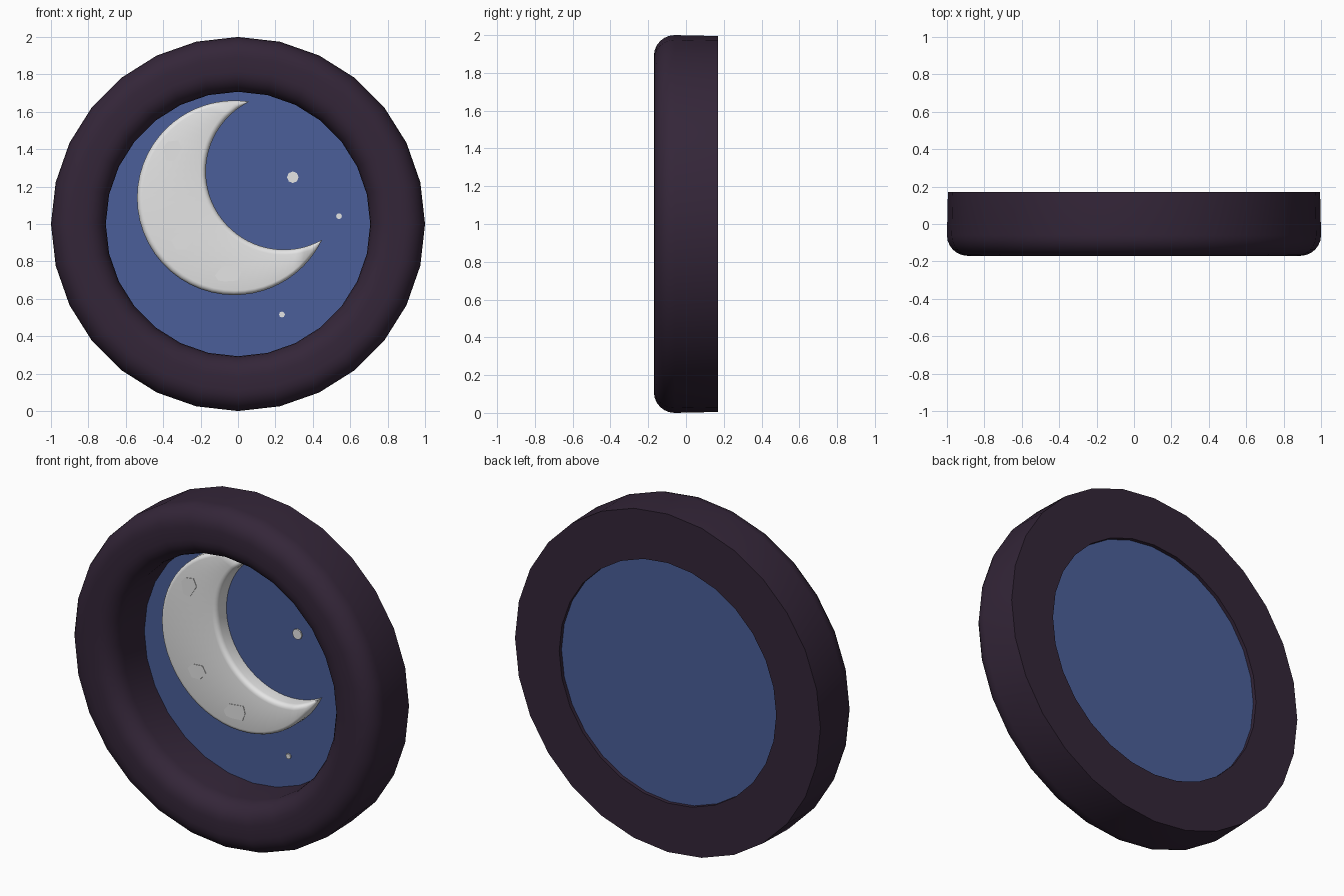
import bpy, bmesh, math

if "Cube" in bpy.data.objects:
    bpy.data.objects.remove(bpy.data.objects["Cube"])

def mat(name, rgb):
    m = bpy.data.materials.new(name)
    m.diffuse_color = (*rgb, 1)
    m.use_nodes = True
    m.node_tree.nodes["Principled BSDF"].inputs["Base Color"].default_value = m.diffuse_color
    return m

FRAME = mat("dark_plum", (0.034, 0.019, 0.040))
SKY = mat("night_blue", (0.069, 0.114, 0.319))
MOON = mat("moon_white", (0.78, 0.78, 0.78))

def finish(bm, name, material, angle=None):
    bmesh.ops.recalc_face_normals(bm, faces=bm.faces)
    me = bpy.data.meshes.new(name)
    bm.to_mesh(me)
    bm.free()
    me.materials.append(material)
    ob = bpy.data.objects.new(name, me)
    bpy.context.collection.objects.link(ob)
    if angle:
        bpy.ops.object.select_all(action='DESELECT')
        ob.select_set(True)
        bpy.context.view_layer.objects.active = ob
        bpy.ops.object.shade_smooth_by_angle(angle=math.radians(angle))
    return ob

def plate(name, pts, y_front, y_back, material):
    # flat polygon in the x-z plane with a given depth
    bm = bmesh.new()
    a = [bm.verts.new((x, y_front, z)) for x, z in pts]
    b = [bm.verts.new((x, y_back, z)) for x, z in pts]
    bm.faces.new(a)
    bm.faces.new(b)
    n = len(pts)
    for i in range(n):
        j = (i + 1) % n
        bm.faces.new((a[i], a[j], b[j], b[i]))
    return finish(bm, name, material)

def ngon(cx, cz, r, n):
    return [(cx + r * math.sin(2 * math.pi * i / n), cz + r * math.cos(2 * math.pi * i / n))
            for i in range(n)]

# round frame: rounded-front profile swept round 28 sides
SIDES, CORNER = 28, 0.11
profile = [(0.707, 0.17), (0.995, 0.17)]
for k in range(7):
    t = math.radians(15 * k)
    profile.append((0.89 + CORNER * math.cos(t), -0.06 - CORNER * math.sin(t)))
for k in range(7):
    t = math.radians(90 + 15 * k)
    profile.append((0.817 + CORNER * math.cos(t), -0.06 - CORNER * math.sin(t)))
bm = bmesh.new()
rings = []
for i in range(SIDES):
    a = 2 * math.pi * i / SIDES
    rings.append([bm.verts.new((r * math.sin(a), y, 1 + r * math.cos(a))) for r, y in profile])
n = len(profile)
for i in range(SIDES):
    p, q = rings[i], rings[(i + 1) % SIDES]
    for j in range(n):
        k = (j + 1) % n
        bm.faces.new((p[j], p[k], q[k], q[j]))
finish(bm, "round_frame", FRAME, 30)

# night sky disc
plate("sky_disc", ngon(0, 1, 0.712, SIDES), 0.138, 0.148, SKY)

# crescent moon: bevelled section swept from tip to tip
OC, OR = (-0.02, 1.14), 0.52
IC, IR = (0.245, 1.28), 0.417
dx, dz = IC[0] - OC[0], IC[1] - OC[1]
d = math.hypot(dx, dz)
axis = math.atan2(dz, dx)
along = (d * d + OR * OR - IR * IR) / (2 * d)
out_half = math.acos(along / OR)
in_half = math.acos((along - d) / IR)
BACK, DEPTH, N = 0.138, 0.093, 56
bm = bmesh.new()
rows = []
for i in range(N + 1):
    s = -math.cos(math.pi * i / N)
    ao = axis + math.pi + s * (math.pi - out_half)
    ai = axis + math.pi + s * (math.pi - in_half)
    o = (OC[0] + OR * math.cos(ao), OC[1] + OR * math.sin(ao))
    q = (IC[0] + IR * math.cos(ai), IC[1] + IR * math.sin(ai))
    w = max(math.hypot(q[0] - o[0], q[1] - o[1]), 1e-4)
    b = min(0.028, 0.4 * w)
    h = DEPTH * (0.35 + 0.65 * min(1, w / 0.12))
    sec = [(0, 0)]
    arc = [(b * (1 - math.cos(t)), h - b + b * math.sin(t))
           for t in (0, math.pi / 8, math.pi / 4, 3 * math.pi / 8, math.pi / 2)]
    sec += arc + [(w - u, v) for u, v in reversed(arc)] + [(w, 0)]
    rows.append([bm.verts.new((o[0] + (q[0] - o[0]) * u / w, BACK - v,
                               o[1] + (q[1] - o[1]) * u / w)) for u, v in sec])
for r0, r1 in zip(rows, rows[1:]):
    m = len(r0)
    for j in range(m):
        k = (j + 1) % m
        bm.faces.new((r0[j], r0[k], r1[k], r1[j]))
bm.faces.new(rows[0])
bm.faces.new(rows[-1])
finish(bm, "crescent_moon", MOON, 40)

# irregular crater plates on the moon's face
craters = [
    [(-.40, 1.41), (-.375, 1.44), (-.32, 1.447), (-.30, 1.405), (-.342, 1.335), (-.385, 1.34)],
    [(-.358, .912), (-.326, .944), (-.262, .949), (-.24, .912), (-.278, .864), (-.332, .864)],
    [(-.123, .725), (-.086, .773), (.005, .783), (.016, .741), (0, .698), (-.07, .693), (-.107, .698)],
]
for i, pts in enumerate(craters):
    plate(f"crater_{i + 1}", pts, 0.042, 0.048, MOON)

# small stars
for i, (x, z, r) in enumerate([(0.293, 1.25, 0.031), (0.54, 1.042, 0.016), (0.235, 0.516, 0.016)]):
    plate(f"star_{i + 1}", ngon(x, z, r, 8), 0.130, 0.139, MOON)
